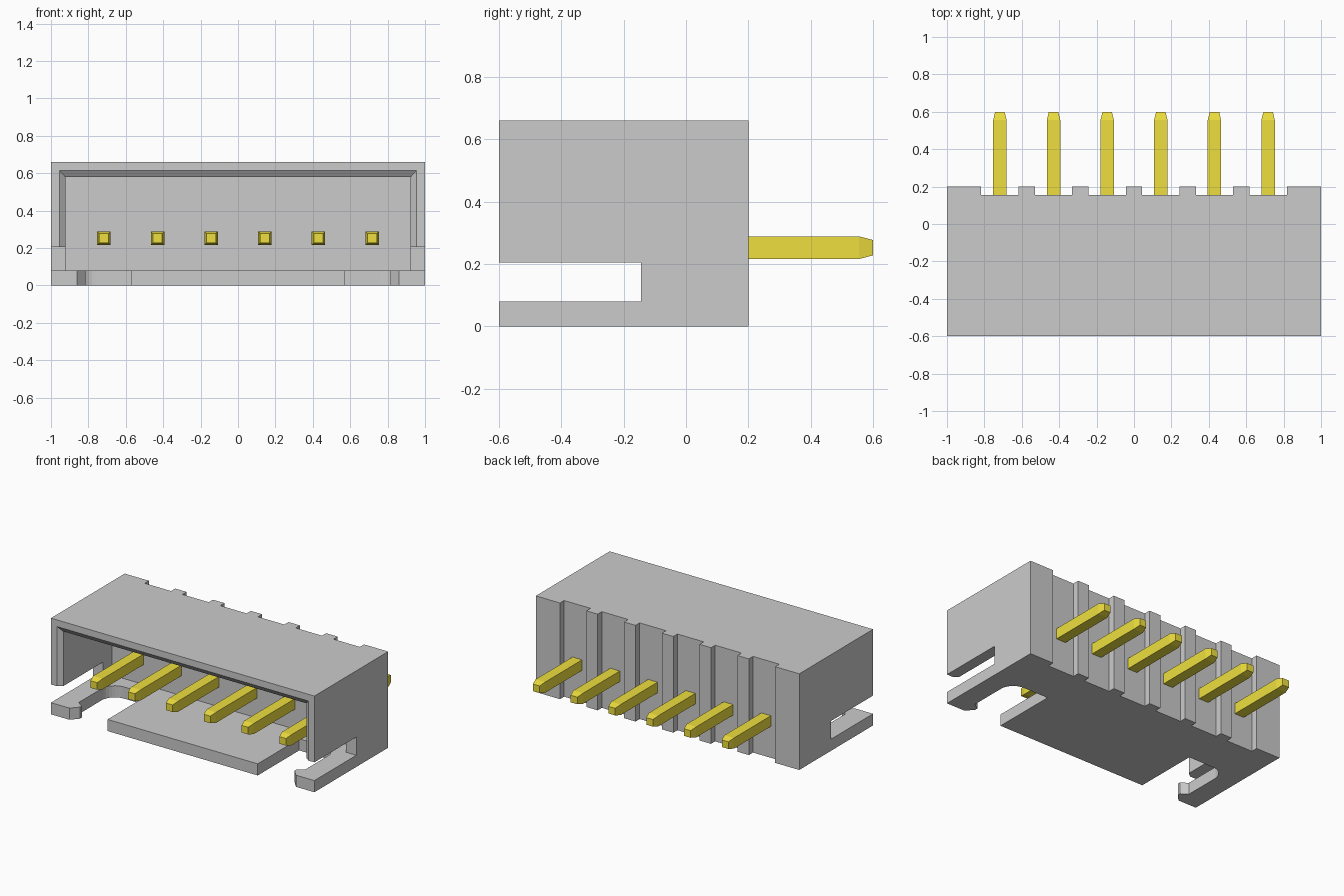
import bpy, bmesh, math

if "Cube" in bpy.data.objects:
    bpy.data.objects.remove(bpy.data.objects["Cube"])

PIN_X = [-0.717 + 0.2868 * i for i in range(6)]


def finish(name, bm):
    bmesh.ops.recalc_face_normals(bm, faces=bm.faces)
    me = bpy.data.meshes.new(name)
    bm.to_mesh(me)
    bm.free()
    ob = bpy.data.objects.new(name, me)
    bpy.context.collection.objects.link(ob)
    return ob


def prism(name, pts, z0, z1):
    """Extrude a plan-view outline from z0 to z1."""
    bm = bmesh.new()
    face = bm.faces.new([bm.verts.new((x, y, z0)) for x, y in pts])
    ext = bmesh.ops.extrude_face_region(bm, geom=[face])["geom"]
    verts = [v for v in ext if isinstance(v, bmesh.types.BMVert)]
    bmesh.ops.translate(bm, verts=verts, vec=(0, 0, z1 - z0))
    return finish(name, bm)


def loft(name, rings, cx=0):
    """Join rectangles (y, half width, bottom, top) along y."""
    bm = bmesh.new()
    loops = [[bm.verts.new(p) for p in ((cx - w, y, b), (cx + w, y, b),
                                        (cx + w, y, t), (cx - w, y, t))]
             for y, w, b, t in rings]
    bm.faces.new(loops[0])
    bm.faces.new(loops[-1])
    for a, c in zip(loops, loops[1:]):
        for i in range(4):
            j = (i + 1) % 4
            bm.faces.new((a[i], a[j], c[j], c[i]))
    return finish(name, bm)


def cut(ob, cutter):
    mod = ob.modifiers.new("cut", 'BOOLEAN')
    mod.operation, mod.solver, mod.object = 'DIFFERENCE', 'EXACT', cutter
    bpy.context.view_layer.objects.active = ob
    bpy.ops.object.modifier_apply(modifier=mod.name)
    bpy.data.objects.remove(cutter)


# Housing block with a groove behind each pin
outline = [(-1, -0.6), (1, -0.6), (1, 0.2)]
for x in reversed(PIN_X):
    outline += [(x + 0.1, 0.2), (x + 0.1, 0.155), (x - 0.1, 0.155), (x - 0.1, 0.2)]
outline.append((-1, 0.2))
housing = prism("housing", outline, 0, 0.66)

# Cavity with a chamfered mouth
cut(housing, loft("cavity_cutter", [(-0.61, 0.967, 0.08, 0.628),
                                    (-0.575, 0.923, 0.08, 0.58),
                                    (-0.05, 0.923, 0.08, 0.58)]))

# Slots through the side walls
cut(housing, loft("side_slot_cutter", [(-0.7, 1.2, 0.08, 0.205),
                                       (-0.145, 1.2, 0.08, 0.205)]))

# Floor slots that leave a centre panel and two hooked arms
arc = [(0.76 + 0.1 * math.cos(a), -0.25 + 0.1 * math.sin(a))
       for a in (math.pi / 2 * i / 8 for i in range(9))]
slot = [(0.57, -0.7), (0.86, -0.7), (0.86, -0.6), (0.815, -0.55),
        (0.815, -0.53), (0.86, -0.5)] + arc + [(0.57, -0.15)]
for s in (-1, 1):
    cut(housing, prism("floor_slot_cutter", [(s * x, y) for x, y in slot], -0.1, 0.12))

# Gold pins with tapered tips
gold = bpy.data.materials.new("gold")
gold.diffuse_color = (0.86, 0.74, 0.05, 1)
gold.use_nodes = True
gold.node_tree.nodes["Principled BSDF"].inputs["Base Color"].default_value = gold.diffuse_color
for i, x in enumerate(PIN_X):
    pin = loft(f"pin_{i + 1}", [(-0.54, 0.025, 0.228, 0.277), (-0.495, 0.036, 0.216, 0.289),
                                (0.555, 0.036, 0.216, 0.289), (0.6, 0.025, 0.228, 0.277)], x)
    pin.data.materials.append(gold)
